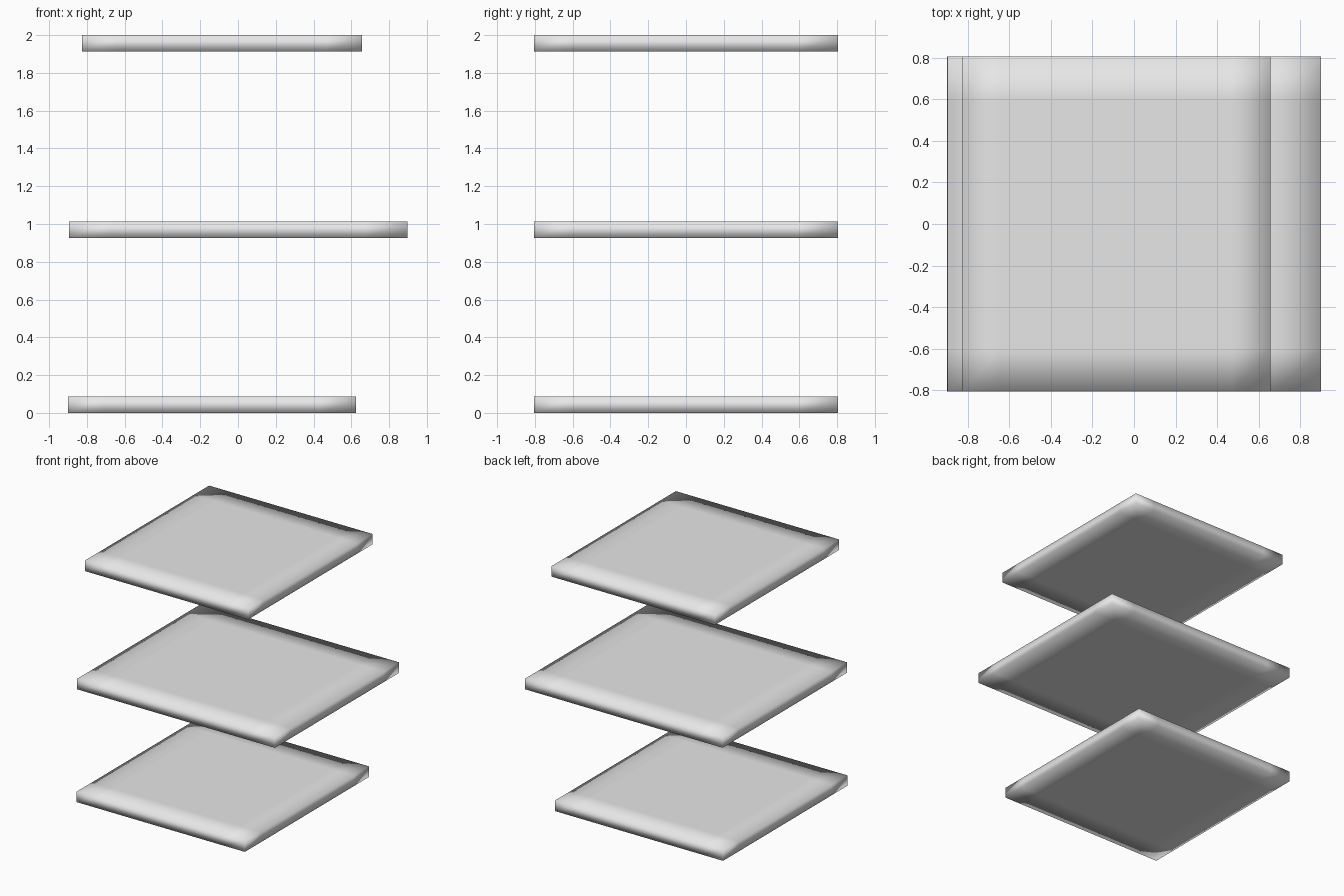
import bpy
import bmesh

cube = bpy.data.objects.get("Cube")
if cube:
    bpy.data.objects.remove(cube, do_unlink=True)

# One pale grey for all slabs
GREY = (0.8, 0.8, 0.8, 1.0)
grey = bpy.data.materials.new("light_grey")
grey.use_nodes = True
grey.diffuse_color = GREY
grey.node_tree.nodes["Principled BSDF"].inputs["Base Color"].default_value = GREY

DEPTH = 1.61
THICKNESS = 0.086
CELLS = 8


def slab(name, x_min, x_max, z_min):
    """Flat slab divided into a grid, with softly shaded rims."""
    bm = bmesh.new()
    bmesh.ops.create_grid(bm, x_segments=CELLS, y_segments=CELLS, size=0.5)
    bmesh.ops.scale(bm, vec=(x_max - x_min, DEPTH, 1), verts=bm.verts)
    # Raise a copy of the grid to form the top and the rim
    raised = bmesh.ops.extrude_face_region(bm, geom=bm.faces[:], use_keep_orig=True)
    top = [v for v in raised["geom"] if isinstance(v, bmesh.types.BMVert)]
    bmesh.ops.translate(bm, vec=(0, 0, THICKNESS), verts=top)
    bmesh.ops.recalc_face_normals(bm, faces=bm.faces)
    for face in bm.faces:
        face.smooth = True
    mesh = bpy.data.meshes.new(name)
    bm.to_mesh(mesh)
    bm.free()
    mesh.materials.append(grey)
    obj = bpy.data.objects.new(name, mesh)
    obj.location = ((x_min + x_max) / 2, 0, z_min)
    bpy.context.collection.objects.link(obj)


# Three stacked slabs of different widths
slab("bottom_slab", -0.9, 0.626, 0)
slab("middle_slab", -0.896, 0.898, 0.926)
slab("top_slab", -0.826, 0.656, 2 - THICKNESS)
